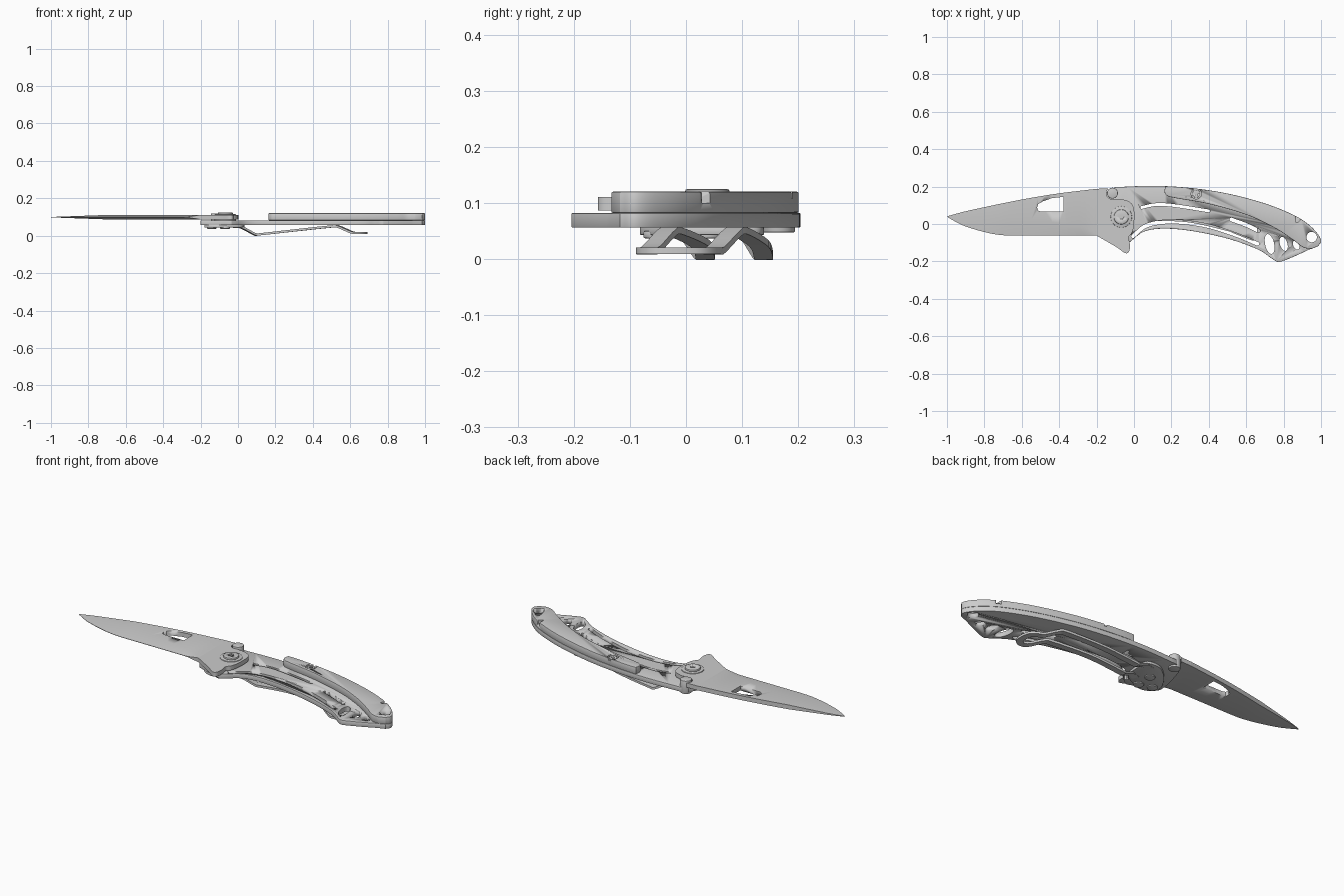
import bpy, bmesh, math
from mathutils import Vector

if "Cube" in bpy.data.objects:
    bpy.data.objects.remove(bpy.data.objects["Cube"])


def spline(pts, n=6):
    """Smooth open curve through 2D or 3D points."""
    p = [Vector(q) for q in pts]
    p = [p[0] * 2 - p[1]] + p + [p[-1] * 2 - p[-2]]
    out = []
    for i in range(1, len(p) - 2):
        a, b, c, d = p[i - 1:i + 3]
        for k in range(n):
            t = k / n
            out.append(0.5 * (2 * b + (c - a) * t + (2 * a - 5 * b + 4 * c - d) * t ** 2
                              + (3 * b - a - 3 * c + d) * t ** 3))
    return out + [p[-2]]


def oval(x, y, rx, ry=None, tilt=0, n=32):
    ry = ry or rx
    ct, st = math.cos(tilt), math.sin(tilt)
    res = []
    for k in range(n):
        a = 2 * math.pi * k / n
        u, v = rx * math.cos(a), ry * math.sin(a)
        res.append((x + u * ct - v * st, y + u * st + v * ct))
    return res


def sides(path):
    """Unit left-hand normals of a path, seen from above."""
    res = []
    for i in range(len(path)):
        d = path[min(i + 1, len(path) - 1)] - path[max(i - 1, 0)]
        res.append(Vector((-d.y, d.x)).normalized())
    return res


def slot(pts, w):
    """Outline of a curved slot with rounded ends."""
    c = spline(pts)
    nr = sides(c)
    res = [p + n * w / 2 for p, n in zip(c, nr)]
    for p, n, s in ((c[-1], nr[-1], 1), (c[0], nr[0], -1)):
        f = Vector((n.y, -n.x)) * s
        res += [p + (n * s * math.cos(a) + f * math.sin(a)) * w / 2
                for a in (math.pi * k / 6 for k in range(1, 6))]
        if s == 1:
            res += [q - m * w / 2 for q, m in zip(reversed(c), reversed(nr))]
    return res


def finish(name, bm):
    bmesh.ops.recalc_face_normals(bm, faces=bm.faces)
    me = bpy.data.meshes.new(name)
    bm.to_mesh(me)
    bm.free()
    ob = bpy.data.objects.new(name, me)
    bpy.context.collection.objects.link(ob)
    bpy.ops.object.select_all(action='DESELECT')
    ob.select_set(True)
    bpy.context.view_layer.objects.active = ob
    bpy.ops.object.shade_smooth_by_angle(angle=math.radians(30))
    return ob


def plate(name, outline, z0, z1, bevel=0, cuts=()):
    """Extrude an outline, soften its rims, then cut shapes (outline, floor z)."""
    bm = bmesh.new()
    f = bm.faces.new([bm.verts.new((p[0], p[1], z0)) for p in outline])
    ext = bmesh.ops.extrude_face_region(bm, geom=[f])['geom']
    top = [g for g in ext if isinstance(g, bmesh.types.BMVert)]
    bmesh.ops.translate(bm, verts=top, vec=(0, 0, z1 - z0))
    if bevel:
        rim = [e for e in bm.edges if abs(e.verts[0].co.z - e.verts[1].co.z) < 1e-6]
        bmesh.ops.bevel(bm, geom=rim, offset=bevel, segments=2, profile=0.5, affect='EDGES')
    ob = finish(name, bm)
    cut(ob, cuts, z1 + 0.05)
    return ob


def cut(ob, cuts, top):
    for outline, floor in cuts:
        c = plate("cutter", outline, floor, top)
        m = ob.modifiers.new("cut", 'BOOLEAN')
        m.operation, m.object, m.solver = 'DIFFERENCE', c, 'EXACT'
        bpy.context.view_layer.objects.active = ob
        bpy.ops.object.modifier_move_to_index(modifier=m.name, index=0)
        bpy.ops.object.modifier_apply(modifier=m.name)
        bpy.data.objects.remove(c)


# Shared back curve and butt of the handle
back = spline([(-0.1, 0.197), (0.1, 0.204), (0.3, 0.193), (0.5, 0.163), (0.7, 0.11),
               (0.85, 0.05), (0.93, 0), (0.98, -0.05), (1.0, -0.09), (0.985, -0.118)])
lanyard = oval(0.95, -0.07, 0.028)

# Handle frame with slots and tapering oval holes
belly = spline([(0.94, -0.135), (0.86, -0.172), (0.79, -0.2), (0.765, -0.202), (0.73, -0.18),
                (0.66, -0.135), (0.5, -0.078), (0.3, -0.036), (0.15, -0.025), (0.05, -0.042),
                (-0.02, -0.095), (-0.045, -0.105), (-0.1, -0.085), (-0.18, -0.062), (-0.2, -0.045),
                (-0.195, 0.02), (-0.165, 0.13), (-0.14, 0.18)])
frame_cuts = [slot([(0.04, 0.088), (0.12, 0.104), (0.22, 0.098), (0.4, 0.07)], 0.015),
              slot([(-0.005, -0.065), (0.06, -0.012), (0.15, 0.01), (0.26, 0.01), (0.4, -0.012),
                    (0.55, -0.06), (0.66, -0.106)], 0.02),
              slot([(0.52, 0.024), (0.6, -0.005), (0.665, -0.037)], 0.02),
              oval(0.725, -0.107, 0.024, 0.054, 0.22), oval(0.8, -0.106, 0.02, 0.039, 0.3),
              oval(0.867, -0.112, 0.016, 0.026, 0.4), lanyard]
plate("handle_frame", back + belly, 0.056, 0.082, 0.002, [(c, 0) for c in frame_cuts])

# Raised spine scale over the back half
start = [p for p in back if p.x > 0.19]
under = spline([(0.95, -0.133), (0.905, -0.125), (0.85, -0.085), (0.75, -0.02), (0.6, 0.05),
                (0.4, 0.107), (0.21, 0.141), (0.172, 0.155), (0.163, 0.175), (0.167, 0.2)])
half_moon = [(0.865, 0.047), (0.88, 0.045), (0.89, 0.034), (0.887, 0.02), (0.876, 0.009), (0.865, 0.007)]
plate("spine_scale", start + under, 0.082, 0.12, 0.003,
      [(lanyard, 0.05), (oval(0.333, 0.162, 0.028), 0.108), (half_moon, 0.1)])

# Blade: lofted from x, spine y, grind line y, edge y
Z, T = 0.099, 0.012
stations = [(-0.995, 0.042, 0.04, 0.036), (-0.95, 0.055, 0.042, 0.01), (-0.9, 0.068, 0.043, -0.013),
            (-0.8, 0.09, 0.038, -0.043), (-0.7, 0.111, 0.03, -0.06), (-0.55, 0.14, 0.02, -0.061),
            (-0.4, 0.164, 0.005, -0.061), (-0.26, 0.181, -0.022, -0.061), (-0.2, 0.188, -0.06, -0.062)]
bm = bmesh.new()
rings = []
for x, s, g, e in (q for q in spline([Vector(s) for s in stations], 4)):
    t = T * min(1, 0.1 + (x + 1) * 3)
    te = 0.001 if x < -0.27 else 0.001 + (x + 0.27) / 0.07 * (T - 0.001)
    rings.append([bm.verts.new(v) for v in ((x, s, Z + t), (x, g, Z + t), (x, e, Z + te),
                                            (x, e, Z - te), (x, g, Z - t), (x, s, Z - t))])
for a, b in zip(rings, rings[1:]):
    for i in range(6):
        bm.faces.new((a[i], a[(i + 1) % 6], b[(i + 1) % 6], b[i]))
tip = bm.verts.new((-1, 0.04, Z))
for i in range(6):
    bm.faces.new((tip, rings[0][(i + 1) % 6], rings[0][i]))
bm.faces.new(rings[-1])
blade = finish("blade", bm)
window = [(-0.378, 0.145), (-0.378, 0.066), (-0.495, 0.066), (-0.513, 0.072), (-0.518, 0.088),
          (-0.512, 0.106), (-0.49, 0.12), (-0.44, 0.138)]
cut(blade, [(window, 0)], 0.2)

# Blade tang with stop-pin notch and flipper tab
notch = [(-0.115 + 0.033 * math.cos(a), 0.165 + 0.033 * math.sin(a))
         for a in (math.radians(130 + 20 * k) for k in range(9))]
flipper = spline([(-0.06, 0.132), (-0.02, 0.116), (0, 0.08), (0.0, 0), (-0.01, -0.045), (-0.028, -0.07),
                  (-0.022, -0.11), (-0.026, -0.147), (-0.047, -0.155), (-0.1, -0.12), (-0.2, -0.062)])
plate("blade_tang", [(-0.2, 0.188)] + notch + flipper, Z - T, Z + T)

# Pivot, stop pin and screws
hexa = oval(-0.068, 0.038, 0.014, n=6)
plate("pivot_washer", oval(-0.068, 0.038, 0.057), 0.08, 0.115, 0.002)
plate("pivot_head", oval(-0.068, 0.038, 0.04), 0.112, 0.125, 0.005, [(hexa, 0.117)])
plate("stop_pin", oval(-0.115, 0.165, 0.029), 0.047, 0.119, 0.003)
plate("scale_screw", oval(0.333, 0.162, 0.021), 0.1, 0.117, 0.002, [(oval(0.333, 0.162, 0.01, n=6), 0.11)])

# Clip base under the pivot, with its screws
base = spline([(-0.18, -0.04), (-0.15, -0.07), (-0.1, -0.082), (-0.04, -0.06), (0.02, -0.02),
               (0.035, 0.05), (0.03, 0.12), (0.0, 0.138), (-0.06, 0.13), (-0.13, 0.07), (-0.175, 0)])
plate("clip_base", base, 0.043, 0.057, 0.002)
for i, (x, y) in enumerate([(-0.14, -0.03), (-0.068, 0.038), (-0.07, -0.05)]):
    plate("clip_screw_%d" % (i + 1), oval(x, y, 0.026), 0.037, 0.05, 0.003)

# Looped pocket clip: two bent arms joined at the tip
loop = [(-0.02, -0.01, 0.048), (0.02, 0.005, 0.044), (0.09, 0.03, 0.008), (0.12, 0.034, 0.008),
        (0.3, 0.025, 0.028), (0.5, -0.02, 0.049), (0.54, -0.034, 0.047), (0.61, -0.062, 0.017),
        (0.645, -0.072, 0.015), (0.67, -0.055, 0.015), (0.675, -0.02, 0.015), (0.668, 0.02, 0.015),
        (0.64, 0.043, 0.015), (0.61, 0.054, 0.017), (0.54, 0.083, 0.047), (0.5, 0.096, 0.049),
        (0.3, 0.13, 0.028), (0.12, 0.138, 0.008), (0.09, 0.135, 0.008), (0.02, 0.112, 0.044),
        (-0.02, 0.1, 0.048)]
path = spline(loop, 4)
bm = bmesh.new()
rings = []
for p, n in zip(path, sides(path)):
    o = Vector((n.x, n.y, 0)) * 0.017
    h = Vector((0, 0, 0.006))
    rings.append([bm.verts.new(v) for v in (p + o + h, p - o + h, p - o - h, p + o - h)])
for a, b in zip(rings, rings[1:]):
    for i in range(4):
        bm.faces.new((a[i], a[(i + 1) % 4], b[(i + 1) % 4], b[i]))
bm.faces.new(rings[0])
bm.faces.new(rings[-1])
finish("pocket_clip", bm)
